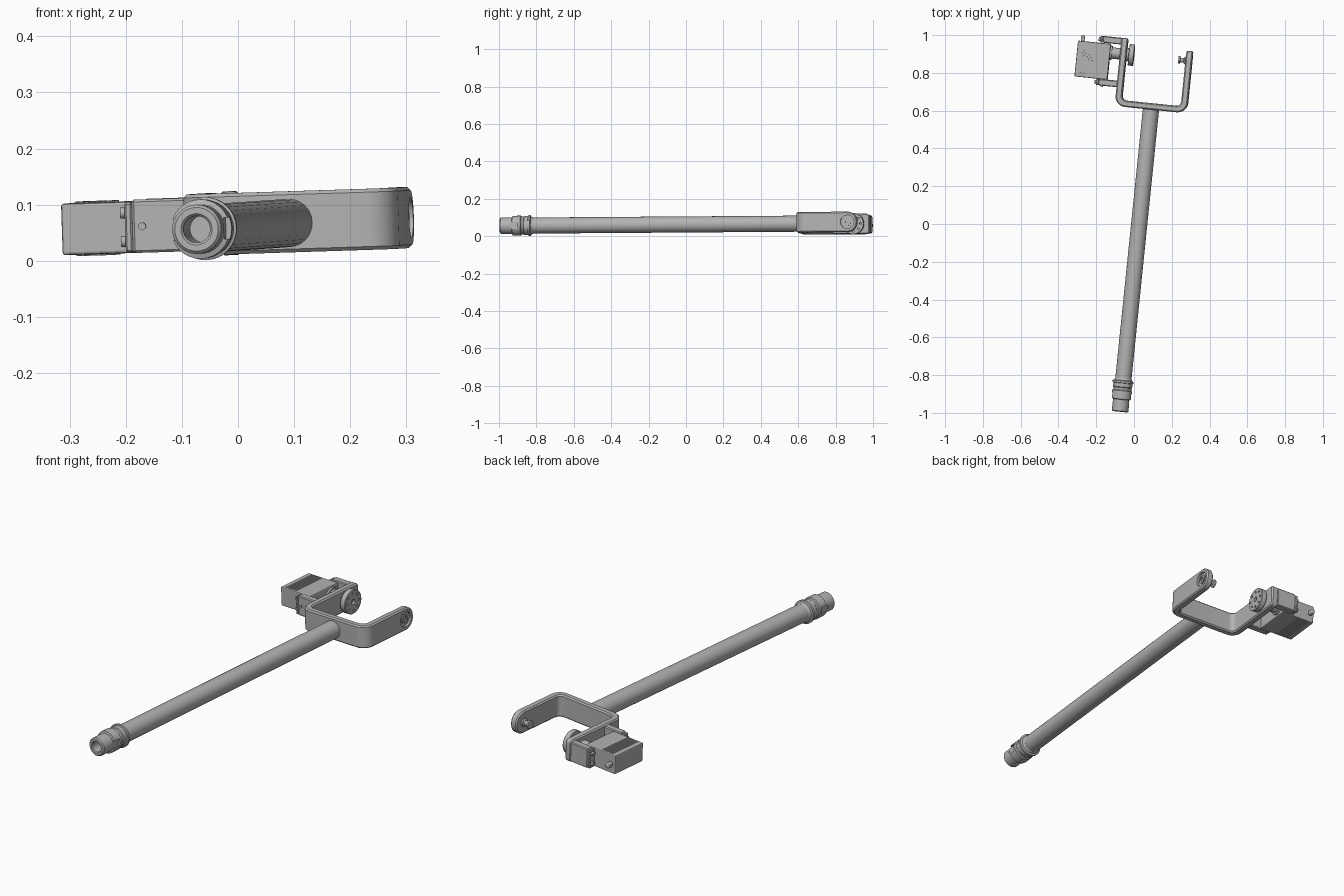
import bpy, bmesh, math
from mathutils import Matrix, Vector

if "Cube" in bpy.data.objects:
    bpy.data.objects.remove(bpy.data.objects["Cube"])

grey = bpy.data.materials.new("machined grey")
grey.use_nodes = True
COLOUR = (0.45, 0.45, 0.45, 1)
grey.diffuse_color = COLOUR
grey.node_tree.nodes["Principled BSDF"].inputs["Base Color"].default_value = COLOUR

# The assembly lies slightly turned, tilted and rolled; parts are built
# in its own frame, with y running along the tube from the tip
x_dir = Vector((0.995, -0.102, 0.032)).normalized()
y_dir = Vector((0.102, 0.995, 0.007))
y_dir = (y_dir - x_dir * y_dir.dot(x_dir)).normalized()
FRAME = Matrix((x_dir, y_dir, x_dir.cross(y_dir))).transposed().to_4x4()
FRAME.translation = (-0.074, -0.994, 0.056)

AXIS_Y = 1.885      # pivot line of the fork
MID_Z = 0.002       # fork centre height


def finish(name, bm, bevel=0.0, segments=1):
    bmesh.ops.recalc_face_normals(bm, faces=bm.faces)
    mesh = bpy.data.meshes.new(name)
    bm.to_mesh(mesh)
    bm.free()
    mesh.materials.append(grey)
    ob = bpy.data.objects.new(name, mesh)
    bpy.context.collection.objects.link(ob)
    ob.matrix_world = FRAME
    if bevel:
        mod = ob.modifiers.new("Bevel", "BEVEL")
        mod.width, mod.segments = bevel, segments
        mod.limit_method, mod.angle_limit = "ANGLE", math.radians(40)
        activate(ob)
        bpy.ops.object.modifier_apply(modifier=mod.name)
    return ob


def activate(ob):
    bpy.ops.object.select_all(action="DESELECT")
    ob.select_set(True)
    bpy.context.view_layer.objects.active = ob


def smooth(ob):
    activate(ob)
    bpy.ops.object.shade_smooth_by_angle(angle=math.radians(32))


def box(name, xs, ys, zs, bevel=0.0, segments=1):
    bm = bmesh.new()
    bmesh.ops.create_cube(bm, size=1)
    for v in bm.verts:
        v.co = [(a + b) / 2 + c * (b - a) for (a, b), c in zip((xs, ys, zs), v.co)]
    return finish(name, bm, bevel, segments)


def lathe(name, profile, axis="Y", centre=(0, 0, 0), steps=32):
    """Turn (position, radius) pairs around the given axis."""
    bm = bmesh.new()
    way = Vector((1, 0, 0)) if axis == "X" else Vector((0, 1, 0))
    verts = [bm.verts.new(way * p + Vector((0, 0, r))) for p, r in profile]
    edges = [bm.edges.new(pair) for pair in zip(verts, verts[1:])]
    bmesh.ops.spin(bm, geom=verts + edges, cent=(0, 0, 0), axis=way,
                   angle=math.tau, steps=steps)
    bmesh.ops.remove_doubles(bm, verts=bm.verts, dist=1e-5)
    bmesh.ops.translate(bm, verts=bm.verts, vec=centre)
    ob = finish(name, bm)
    smooth(ob)
    return ob


def rod(name, a, b, r, axis="X", centre=(0, 0, 0), steps=24):
    return lathe(name, [(a, 0), (a, r), (b, r), (b, 0)], axis, centre, steps)


def cut(ob, cutter):
    cutter.hide_render = True
    mod = ob.modifiers.new("Cut", "BOOLEAN")
    mod.operation, mod.solver, mod.object = "DIFFERENCE", "EXACT", cutter
    activate(ob)
    bpy.ops.object.modifier_apply(modifier=mod.name)
    bpy.data.objects.remove(cutter)


def round_edges(bm, rule, radius, segments=8):
    chosen = []
    for e in bm.edges:
        mid = (e.verts[0].co + e.verts[1].co) / 2
        way = (e.verts[1].co - e.verts[0].co).normalized()
        if rule(mid, way):
            chosen.append(e)
    bmesh.ops.bevel(bm, geom=chosen, offset=radius, segments=segments,
                    profile=0.5, affect="EDGES")


# Main tube and the bored tip with its stepped collar
rod("main_tube", 0.15, 1.615, 0.043, "Y")
tip = lathe("tip_connector", [
    (0.12, 0), (0.12, 0.024), (0.004, 0.024), (0, 0.028), (0, 0.039), (0.005, 0.044),
    (0.065, 0.044), (0.068, 0.053), (0.112, 0.053), (0.116, 0.048), (0.128, 0.048),
    (0.132, 0.051), (0.152, 0.051), (0.154, 0.056), (0.164, 0.056), (0.167, 0.048),
    (0.18, 0.043), (0.18, 0)])
for side in (-1, 1):
    cut(tip, box("slot_cutter", sorted((side * 0.0425, side * 0.07)), (0.05, 0.1),
                 (-0.019, 0.019)))
smooth(tip)

# Fork: a U strip with rounded corners, one round arm end, one squarer
bm = bmesh.new()
outline = [(-0.192, 1.97), (-0.192, 1.608), (0.192, 1.608), (0.192, 1.938),
           (0.157, 1.938), (0.157, 1.642), (-0.157, 1.642), (-0.157, 1.97)]
face = bm.faces.new([bm.verts.new((x, y, MID_Z - 0.0545)) for x, y in outline])
top = bmesh.ops.extrude_face_region(bm, geom=[face])["geom"]
bmesh.ops.translate(bm, vec=(0, 0, 0.109),
                    verts=[g for g in top if isinstance(g, bmesh.types.BMVert)])
bmesh.ops.recalc_face_normals(bm, faces=bm.faces)
round_edges(bm, lambda m, w: abs(w.z) > 0.9 and m.y < 1.62, 0.055)
round_edges(bm, lambda m, w: abs(w.z) > 0.9 and 1.635 < m.y < 1.65 and abs(m.x) < 0.16, 0.025)
round_edges(bm, lambda m, w: abs(w.x) > 0.9 and m.y > 1.9 and m.x > 0, 0.052, 10)
round_edges(bm, lambda m, w: abs(w.x) > 0.9 and m.y > 1.9 and m.x < 0, 0.018, 5)
fork = finish("fork", bm, 0.006)
cut(fork, rod("recess_cutter", 0.181, 0.25, 0.036, centre=(0, AXIS_Y, MID_Z)))
smooth(fork)

# Idler pin in the free arm
PIVOT = (0, AXIS_Y, MID_Z)
lathe("idler_pin", [(0.118, 0), (0.118, 0.02), (0.126, 0.02), (0.13, 0.012), (0.146, 0.012),
                    (0.15, 0.02), (0.16, 0.02), (0.187, 0.02), (0.187, 0.011),
                    (0.178, 0.011), (0.178, 0)], "X", PIVOT)

# Drive hub with a ring of screw holes, and the output shaft
hub = lathe("drive_hub", [(-0.165, 0), (-0.165, 0.035), (-0.146, 0.035), (-0.146, 0.055),
                          (-0.144, 0.057), (-0.12, 0.057), (-0.118, 0.055), (-0.118, 0)],
            "X", PIVOT)
for i in range(8):
    a = math.tau * i / 8
    spot = (0, AXIS_Y + 0.04 * math.cos(a), MID_Z + 0.04 * math.sin(a))
    cut(hub, rod("hole_cutter", -0.13, -0.1, 0.0055, centre=spot, steps=10))
cut(hub, rod("centre_cutter", -0.13, -0.1, 0.012, centre=PIVOT, steps=16))
smooth(hub)
lathe("output_shaft", [(-0.25, 0), (-0.25, 0.038), (-0.235, 0.038), (-0.235, 0.03),
                       (-0.18, 0.03), (-0.18, 0)], "X", PIVOT)

# Motor with cooling ribs and a cable boss
box("motor_body", (-0.42, -0.245), (1.742, 1.932), (-0.045, 0.047), 0.005, 2)
for i in range(7):
    x = -0.396 + 0.0095 * i
    for low in (-0.0475, 0.046):
        box("cooling_rib", (x, x + 0.005), (1.752, 1.922), (low, low + 0.0035))
box("cable_boss", (-0.407, -0.387), (1.93, 1.963), (-0.012, 0.012), 0.007, 3)

# Mounting posts, motor tabs and their screws
for name, near, far in (("front", 1.708, 1.742), ("rear", 1.935, 1.97)):
    mid = (near + far) / 2
    box(name + "_mount_post", (-0.29, -0.188), (near, far), (-0.045, 0.05), 0.004)
    box(name + "_motor_tab", (-0.303, -0.29), (near, far), (-0.043, 0.045), 0.003)
    for z in (-0.024, 0.027):
        rod(name + "_tab_screw", -0.312, -0.3, 0.01, centre=(0, mid, z), steps=16)
rod("post_screw", 1.702, 1.712, 0.007, "Y", (-0.272, 0, 0.002), 12)
